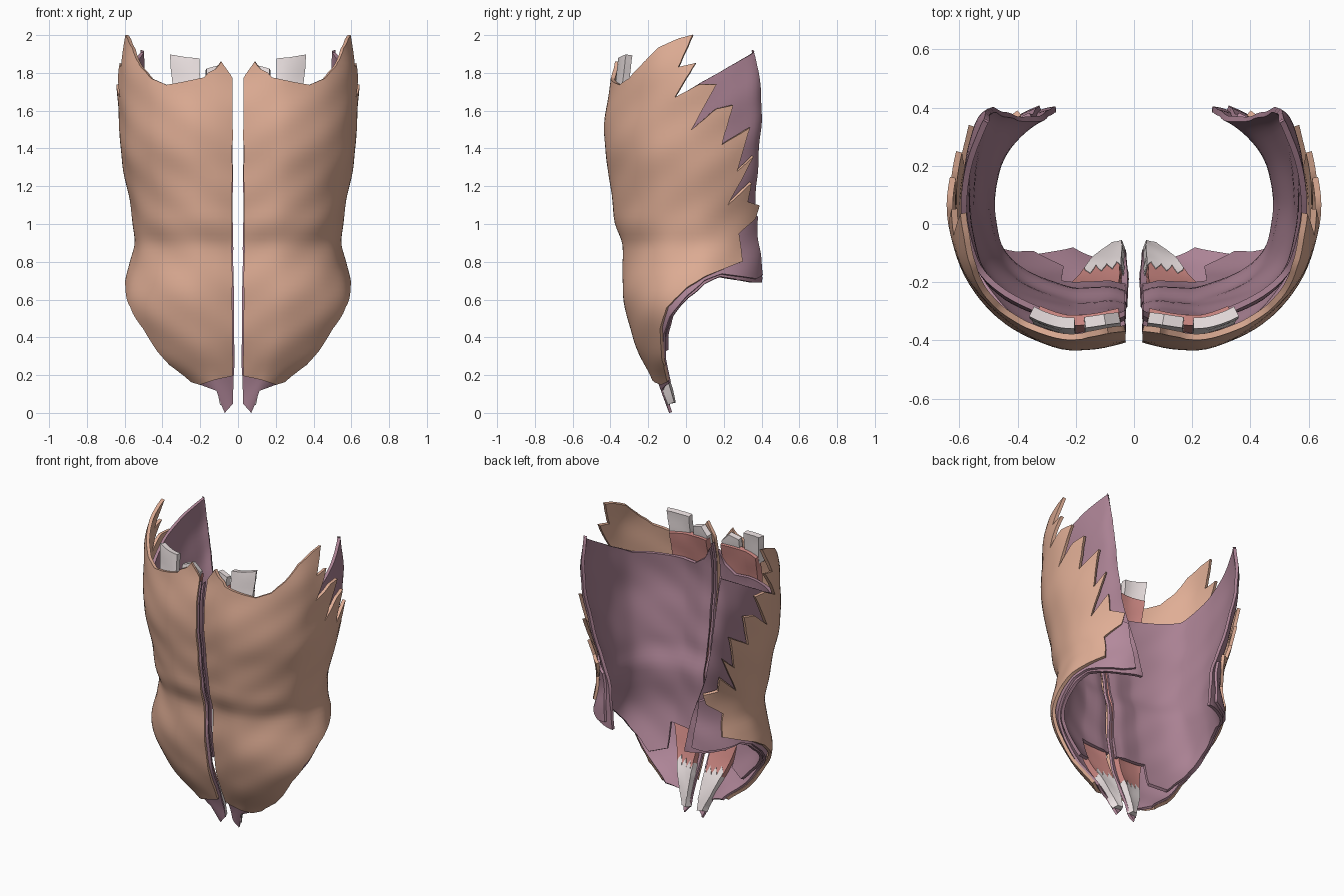
import bpy, bmesh, math
from mathutils import Vector
from mathutils.geometry import delaunay_2d_cdt

if "Cube" in bpy.data.objects:
    bpy.data.objects.remove(bpy.data.objects["Cube"])


def curve(table, t):
    """Smooth cubic interpolation through (key, value) pairs."""
    n = len(table)
    i = max(0, min(n - 2, sum(1 for k, _ in table if k <= t) - 1))

    def slope(j):
        a, b = table[max(j - 1, 0)], table[min(j + 1, n - 1)]
        return (b[1] - a[1]) / (b[0] - a[0])
    (k0, v0), (k1, v1) = table[i], table[i + 1]
    h = k1 - k0
    f = max(0, min(1, (t - k0) / h))
    return (v0 * (1 + 2 * f) * (1 - f) ** 2 + slope(i) * h * f * (1 - f) ** 2
            + v1 * f * f * (3 - 2 * f) + slope(i + 1) * h * f * f * (f - 1))


# Torso form: half width and front depth by height, half cross-section, rounder back at the waist
WIDTH = [(0, .2), (.17, .34), (.28, .49), (.39, .56), (.5, .605), (.6, .615), (.7, .6), (.8, .57),
         (.9, .545), (1, .555), (1.2, .59), (1.4, .62), (1.6, .635), (1.8, .635), (2, .6)]
FRONT = [(0, -.1), (.2, -.185), (.4, -.28), (.6, -.325), (.88, -.335), (1, -.37), (1.1, -.38),
         (1.25, -.405), (1.4, -.425), (1.6, -.42), (1.8, -.39), (2, -.37)]
BACK = .435
FORE = [(0, .035), (.08, .018), (.22, 0), (.4, 0), (.6, .055), (.78, .15), (.92, .285),
        (.983, .44)]
CHEST = FORE + [(1, .56), (.98, .7), (.93, .84), (.87, .95), (.77, 1), (.6, .99), (.42, .97),
                (.3, .96)]
WAIST = FORE + [(1, .56), (.96, .68), (.88, .79), (.78, .88), (.68, .94), (.57, .98), (.46, 1),
                (.35, 1)]
keys = [0.0]
for p, q in zip(CHEST, CHEST[1:]):
    keys.append(keys[-1] + math.hypot(.64 * (q[0] - p[0]), .84 * (q[1] - p[1])))
TABLES = [[(k, p[c]) for k, p in zip(keys, sec)] for sec in (CHEST, WAIST) for c in (0, 1)]
SAMPLES = [(u, *(curve(t, u) for t in TABLES)) for u in (keys[-1] * i / 500 for i in range(501))]
ZONES = {'x': [s for s in SAMPLES if s[0] < keys[8]],
         'y': [s for s in SAMPLES if keys[3] < s[0] < keys[12]],
         'b': [s for s in SAMPLES if s[0] > keys[10]]}


def chest_share(z):
    m = max(0, min(1, (z - .95) / .65))
    return m * m * (3 - 2 * m)


def chart(kind, v, z):
    """Turn a front x, side y or back x reading into a wrap coordinate."""
    w, f, m = curve(WIDTH, z), curve(FRONT, z), chest_share(z)
    c, goal = (2, (v - f) / (BACK - f)) if kind == 'y' else (1, v / w)
    best = min(ZONES[kind], key=lambda s: abs(s[c] * m + s[c + 2] * (1 - m) - goal))
    return Vector((best[0], z))


def surface(u, z, depth):
    """Point on the torso form, moved inward; depth = centre, front, side, back."""
    w, f, m = curve(WIDTH, z), curve(FRONT, z), chest_share(z)

    def at(k):
        a, b, c, d = (curve(t, k) for t in TABLES)
        return Vector((w * (a * m + c * (1 - m)), f + (BACK - f) * (b * m + d * (1 - m))))
    p = at(u)
    t = (at(min(u + .01, keys[-1])) - at(max(u - .01, 0))).normalized()
    if u < .2:
        t = Vector((1, 0))
    c, fr, s, b = depth
    d = curve([(0, c), (.04, c), (.1, fr), (.33, fr), (.65, s), (.95, s), (1.15, b), (1.6, b)], u)
    d *= min(1, .5 + 2 * z)
    d += .003 * math.sin(15 * z + 4 * u) + .002 * math.sin(26 * z - 17 * u)
    return (p.x - t.y * d, p.y + t.x * d, z)


def sheet(name, outline, depth, thick, mat, step=.03):
    """Fill an outline on the wrapped torso form, mirror it and thicken it."""
    pts = [(k, v, z) for k, group in outline for v, z in group]
    loop = []
    for a, b in zip(pts, pts[1:] + pts[:1]):
        ca, cb = chart(*a), chart(*b)
        n = max(1, round((cb - ca).length / step))
        for i in range(n):
            f = i / n
            if a[0] == b[0]:
                loop.append(chart(a[0], a[1] + (b[1] - a[1]) * f, a[2] + (b[2] - a[2]) * f))
            else:
                loop.append(ca.lerp(cb, f))
    n = len(loop)
    lo, hi = min(p.y for p in loop), max(p.y for p in loop)
    ul, uh = min(p.x for p in loop), max(p.x for p in loop)
    grid = [Vector((ul + step * (i + .5), lo + step * (j + .5)))
            for i in range(int((uh - ul) / step)) for j in range(int((hi - lo) / step))]
    grid = [g for g in grid if min((g - p).length for p in loop) > step * .4]
    res = delaunay_2d_cdt(loop + grid, [(i, (i + 1) % n) for i in range(n)], [], 1, 1e-5)
    bm = bmesh.new()
    used = {i: bm.verts.new(surface(res[0][i].x, res[0][i].y, depth))
            for i in sorted({i for f in res[2] for i in f})}
    for f in res[2]:
        bm.faces.new([used[i] for i in f])
    me = bpy.data.meshes.new(name)
    bm.to_mesh(me)
    bm.free()
    me.materials.append(mat)
    ob = bpy.data.objects.new(name, me)
    bpy.context.collection.objects.link(ob)
    ob.modifiers.new("mirror", 'MIRROR').use_mirror_merge = False
    so = ob.modifiers.new("thickness", 'SOLIDIFY')
    so.thickness, so.offset = thick, 0
    bpy.ops.object.select_all(action='DESELECT')
    ob.select_set(True)
    bpy.context.view_layer.objects.active = ob
    bpy.ops.object.convert(target='MESH')
    bpy.ops.object.shade_smooth_by_angle(angle=math.radians(45))


def material(name, r, g, b):
    m = bpy.data.materials.new(name)
    m.diffuse_color = (r, g, b, 1)
    m.use_nodes = True
    m.node_tree.nodes["Principled BSDF"].inputs["Base Color"].default_value = m.diffuse_color
    return m


tan = material("tan", .74, .42, .3)
mauve = material("mauve", .4, .22, .29)
pink_mauve = material("pink_mauve", .45, .25, .33)
red = material("red", .62, .25, .23)
white = material("white", .85, .77, .77)

# Outer sheet with serrated upper back edge
sheet("external_oblique", [
    ('x', [(.03, .2), (.035, 1), (.03, 1.77), (.09, 1.86), (.12, 1.82), (.16, 1.8), (.18, 1.775),
           (.3, 1.75), (.38, 1.735), (.46, 1.77), (.52, 1.84)]),
    ('y', [(-.15, 1.93), (-.04, 1.98), (.035, 2), (-.04, 1.83), (.05, 1.85), (-.06, 1.67),
           (.07, 1.74), (.16, 1.74), (.03, 1.5), (.16, 1.61), (.25, 1.63), (.19, 1.42),
           (.34, 1.51), (.27, 1.28), (.36, 1.36), (.22, 1.1), (.345, 1.22), (.33, 1.12),
           (.39, 1.1), (.37, 1.03), (.28, .95), (.3, .8), (.2, .76), (.1, .72), (0, .66),
           (-.1, .56), (-.14, .45), (-.13, .3), (-.1, .17)]),
    ('x', [(.2, .155), (.12, .18)])], (.01, .01, .01, .01), .021, tan)

# Middle sheet, showing below the outer one and at the lower back
sheet("internal_oblique", [
    ('x', [(.03, .05), (.02, .3), (.03, 1), (.03, 1.74), (.3, 1.55)]),
    ('y', [(-.05, 1.3), (.2, 1.1), (.37, 1.06)]),
    ('b', [(.37, 1.04), (.33, .73)]),
    ('y', [(.39, .71), (.2, .735), (.1, .7), (0, .62), (-.1, .51), (-.14, .41), (-.135, .28),
           (-.105, .16)]),
    ('x', [(.12, .12), (.09, .04), (.07, .002)])], (.037, .037, .034, .026), .016, pink_mauve)

# Inner sheet wrapping round to the back
sheet("transversus", [
    ('x', [(.03, .5), (.035, 1), (.03, 1.72), (.08, 1.63), (.15, 1.58), (.3, 1.59)]),
    ('y', [(-.2, 1.61), (-.05, 1.68), (.2, 1.81), (.38, 1.91)]),
    ('b', [(.55, 1.92), (.5, 1.6), (.42, 1.2), (.33, .95), (.27, .69)]),
    ('y', [(.39, .69), (.2, .72), (.1, .68), (0, .61), (-.1, .51), (-.15, .4), (-.16, .33)]),
    ('x', [(.28, .36), (.28, .52)])], (.075, .1, .058, .046), .02, mauve)

# Long front muscle with its tendons at both ends
F = (.068, .068, .068, .068)
sheet("rectus", [('x', [(.045, .26), (.05, .6), (.05, 1.77), (.18, 1.76), (.36, 1.75),
                        (.34, 1.2), (.3, .7), (.27, .53), (.17, .27)])], F, .036, red)
sheet("upper_outer_tendon", [('x', [(.2, 1.71), (.205, 1.875), (.28, 1.88), (.37, 1.895),
                                    (.36, 1.71)])], (.045, .045, .045, .045), .038, white)
sheet("upper_inner_tendon", [('x', [(.05, 1.7), (.05, 1.79), (.1, 1.84), (.17, 1.82),
                                    (.17, 1.71)])], (.05, .05, .05, .05), .038, white)
sheet("lower_tendon", [('x', [(.035, .05), (.04, .31), (.055, .27), (.07, .32), (.09, .27),
                              (.11, .32), (.13, .27), (.15, .33), (.175, .29), (.15, .2),
                              (.1, .05)])], F, .042, white, .02)
